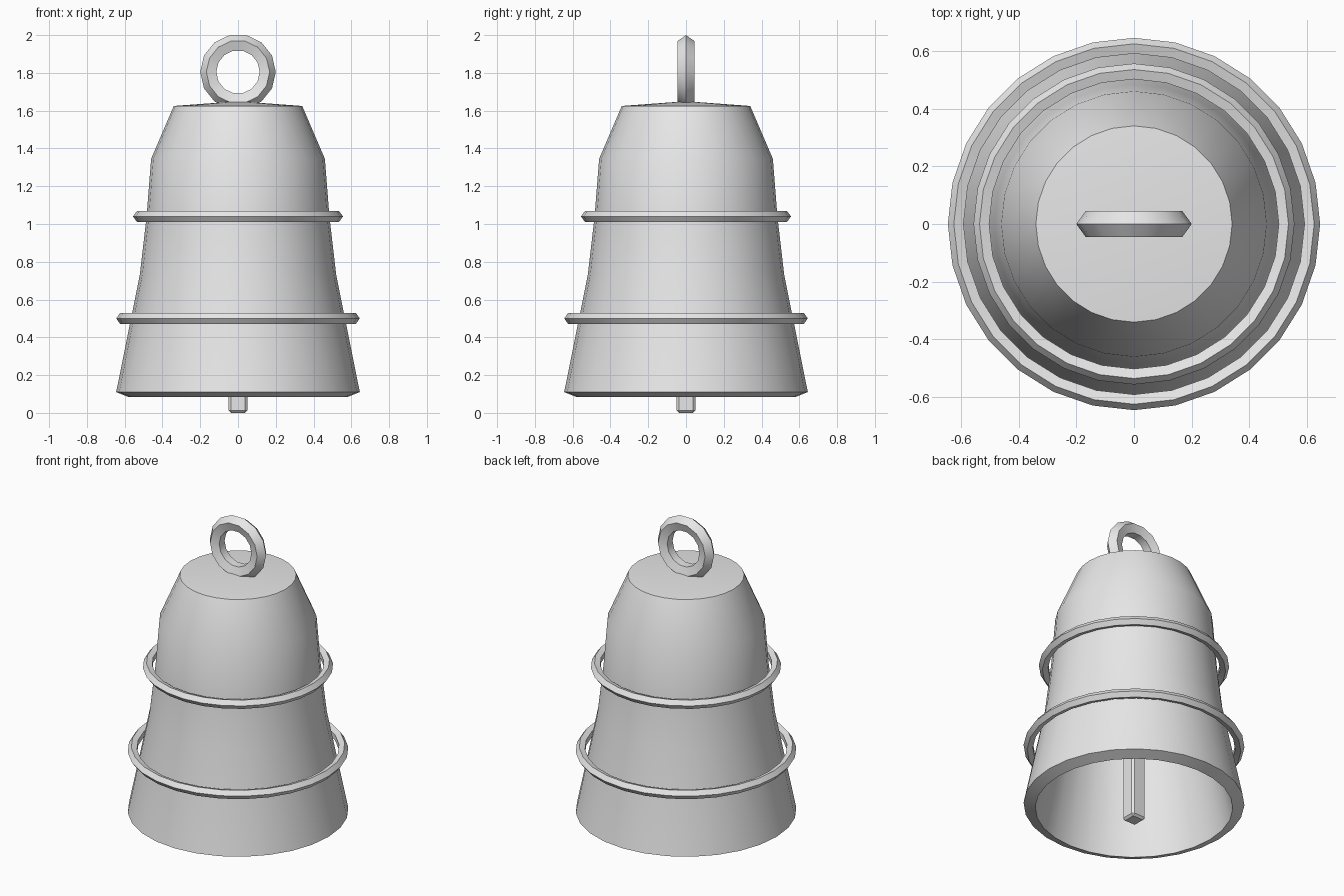
import bpy, bmesh, math
from mathutils import Matrix

if "Cube" in bpy.data.objects:
    bpy.data.objects.remove(bpy.data.objects["Cube"])

SEGS = 28
grey = bpy.data.materials.new("light_grey")
grey.diffuse_color = (0.8, 0.8, 0.8, 1)
grey.use_nodes = True
grey.node_tree.nodes["Principled BSDF"].inputs["Base Color"].default_value = grey.diffuse_color


def finish(name, bm, angle=30):
    """Turn a bmesh into a named, shaded object."""
    bmesh.ops.recalc_face_normals(bm, faces=bm.faces)
    mesh = bpy.data.meshes.new(name)
    bm.to_mesh(mesh)
    bm.free()
    mesh.materials.append(grey)
    obj = bpy.data.objects.new(name, mesh)
    bpy.context.collection.objects.link(obj)
    bpy.ops.object.select_all(action='DESELECT')
    obj.select_set(True)
    bpy.context.view_layer.objects.active = obj
    bpy.ops.object.shade_smooth_by_angle(angle=math.radians(angle))
    return obj


def lathe(profile, segs, closed=False):
    """Revolve (radius, z) points around z; radius 0 makes a pole."""
    bm = bmesh.new()
    rows = []
    for r, z in profile:
        if r == 0:
            rows.append([bm.verts.new((0, 0, z))] * segs)
        else:
            rows.append([bm.verts.new((r * math.cos(2 * math.pi * i / segs),
                                       r * math.sin(2 * math.pi * i / segs), z))
                         for i in range(segs)])
    pairs = list(zip(rows, rows[1:]))
    if closed:
        pairs.append((rows[-1], rows[0]))
    for a, b in pairs:
        for i in range(segs):
            j = (i + 1) % segs
            bm.faces.new(list(dict.fromkeys((a[i], a[j], b[j], b[i]))))
    return bm


def ring(major, minor, z, segs):
    """Torus with a five-sided section, one corner pointing outward."""
    section = [(major + minor * math.cos(k * math.tau / 5),
                z + minor * math.sin(k * math.tau / 5)) for k in range(5)]
    return lathe(section, segs, closed=True)


# Hollow bell shell: outer wall from the crown down, then back up inside
finish("bell_body", lathe([
    (0, 1.65), (0.34, 1.625), (0.46, 1.345), (0.484, 1.04), (0.52, 0.73),
    (0.645, 0.11), (0.577, 0.083), (0.45, 0.715), (0.415, 1.03),
    (0.393, 1.32), (0.29, 1.56), (0, 1.58)], SEGS))

# Loose rings around the body
finish("upper_ring", ring(0.526, 0.03, 1.04, SEGS))
finish("lower_ring", ring(0.615, 0.03, 0.5, SEGS))

# Hanging loop, turned upright
bm = ring(0.153, 0.047, 0, 14)
bmesh.ops.transform(bm, verts=bm.verts, matrix=Matrix.Translation((0, 0, 1.805))
                    @ Matrix.Rotation(math.pi / 2, 4, 'X'))
finish("hanging_loop", bm)

# Square clapper rod with bevelled edges
bm = bmesh.new()
bmesh.ops.create_cube(bm, size=1, matrix=Matrix.Translation((0, 0, 0.8))
                      @ Matrix.Diagonal((0.1, 0.1, 1.6, 1)))
bmesh.ops.bevel(bm, geom=bm.edges[:], offset=0.013, segments=1,
                affect='EDGES', profile=0.5)
finish("clapper", bm)
